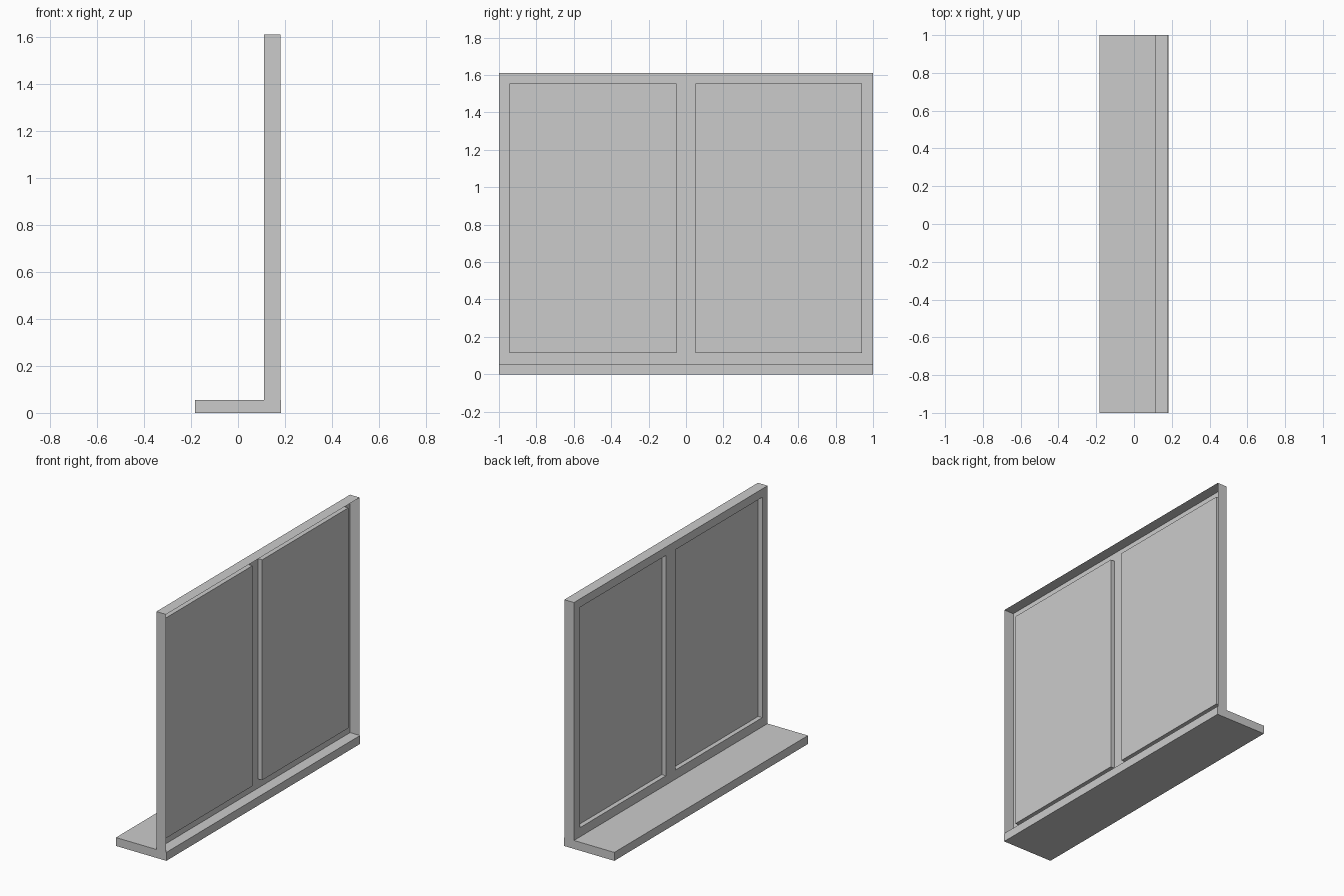
import bpy, bmesh

if "Cube" in bpy.data.objects:
    bpy.data.objects.remove(bpy.data.objects["Cube"])

X_FRONT, X_PANE, X_BACK = 0.11, 0.14, 0.18
SILL_TOP, TOP = 0.055, 1.61


def finish(name, bm):
    mesh = bpy.data.meshes.new(name)
    bm.to_mesh(mesh)
    bm.free()
    obj = bpy.data.objects.new(name, mesh)
    bpy.context.collection.objects.link(obj)
    return obj


# Sill: solid board running under the frame
bm = bmesh.new()
bmesh.ops.create_cube(bm, size=1)
bmesh.ops.scale(bm, vec=(0.364, 2, SILL_TOP), verts=bm.verts)
bmesh.ops.translate(bm, vec=(0, 0, SILL_TOP / 2), verts=bm.verts)
finish("sill", bm)

# Window frame: a shell open towards +x, with two recessed panes
ys = [-1, -0.945, -0.05, 0.05, 0.94, 1]
zs = [SILL_TOP, 0.115, 1.555, TOP]
bm = bmesh.new()
grid = [[bm.verts.new((X_FRONT, y, z)) for z in zs] for y in ys]
panes = []
for i in range(len(ys) - 1):
    for k in range(len(zs) - 1):
        face = bm.faces.new((grid[i][k], grid[i][k + 1],
                             grid[i + 1][k + 1], grid[i + 1][k]))
        if k == 1 and i in (1, 3):
            panes.append(face)

# Top and side walls, extruded from the outer edges
rim = [e for e in bm.edges if e.is_boundary
       and not all(abs(v.co.z - SILL_TOP) < 1e-5 for v in e.verts)]
walls = bmesh.ops.extrude_edge_only(bm, edges=rim)["geom"]
for v in walls:
    if isinstance(v, bmesh.types.BMVert):
        v.co.x = X_BACK

# Pane recesses: inner faces pushed back, reveals joining them to the front
for face in panes:
    outer = list(face.verts)
    bm.faces.remove(face)
    inner = [bm.verts.new((X_PANE, v.co.y, v.co.z)) for v in outer]
    bm.faces.new(inner)
    for a in range(4):
        b = (a + 1) % 4
        bm.faces.new((outer[a], outer[b], inner[b], inner[a]))

# Front faces point to -x
bmesh.ops.recalc_face_normals(bm, faces=bm.faces)
bm.normal_update()
front = next(f for f in bm.faces if all(abs(v.co.x - X_FRONT) < 1e-5 for v in f.verts))
if front.normal.x > 0:
    bmesh.ops.reverse_faces(bm, faces=bm.faces)
finish("window_frame", bm)
